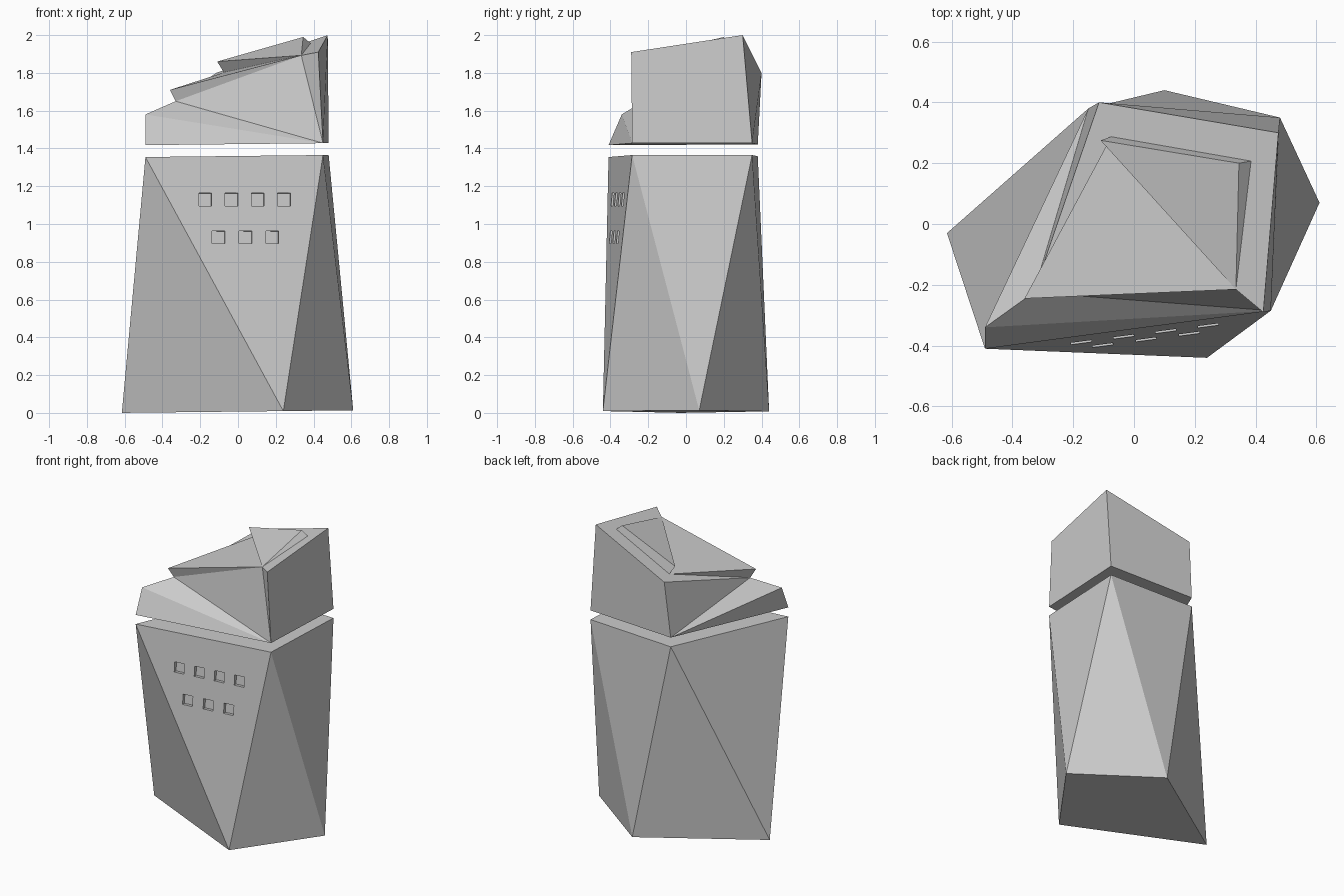
import bpy, bmesh
from mathutils import Vector, Matrix

if "Cube" in bpy.data.objects:
    bpy.data.objects.remove(bpy.data.objects["Cube"])


def make(name, verts, faces):
    """Flat-faced mesh object from a few corner points."""
    me = bpy.data.meshes.new(name)
    bm = bmesh.new()
    vs = [bm.verts.new(v) for v in verts]
    for f in faces:
        bm.faces.new([vs[i] for i in f])
    bmesh.ops.recalc_face_normals(bm, faces=bm.faces)
    bm.to_mesh(me)
    bm.free()
    ob = bpy.data.objects.new(name, me)
    bpy.context.collection.objects.link(ob)
    return ob


# Plan outlines: front-left, front-right, back-right, back-left
rim_xy = [(-0.49, -0.41), (0.45, -0.285), (0.48, 0.35), (-0.15, 0.38)]
# Foot outline, turned half a step against the rim
foot_xy = [(0.24, -0.44), (0.61, 0.07), (0.10, 0.44), (-0.615, -0.03)]


def tilted(pts, z):
    return [Vector((x, y, z + 0.011 * x)) for x, y in pts]


# Body: twisted four-sided prism with triangular sides
rim, foot = tilted(rim_xy, 1.36), tilted(foot_xy, 0.007)
sides = []
for i in range(4):
    j = (i + 1) % 4
    sides += [(i, j, 4 + i), (j, 4 + j, 4 + i)]
body = make("body", rim + foot, [(0, 1, 2, 3), (4, 5, 6, 7)] + sides)

# Square sockets sunk into the front triangle
n = (rim[1] - rim[0]).cross(foot[0] - rim[0]).normalized()
if n.y > 0:
    n = -n
ux = Vector((1, 0, -n.x * 0)).cross(n).cross(n).normalized()
if ux.x < 0:
    ux = -ux
uz = n.cross(ux)
me = bpy.data.meshes.new("socket_cutter")
bm = bmesh.new()
rows = [(1.13, (-0.173, -0.034, 0.105, 0.244)), (0.93, (-0.103, 0.04, 0.182))]
for z, xs in rows:
    for x in xs:
        y = rim[0].y - (n.x * (x - rim[0].x) + n.z * (z - rim[0].z)) / n.y
        frame = Matrix((ux, n, uz)).transposed().to_4x4()
        m = Matrix.Translation((x, y, z)) @ frame @ Matrix.Diagonal((0.068, 0.05, 0.068, 1))
        bmesh.ops.create_cube(bm, size=1, matrix=m)
bmesh.ops.recalc_face_normals(bm, faces=bm.faces)
bm.to_mesh(me)
bm.free()
cutter = bpy.data.objects.new("socket_cutter", me)
bpy.context.collection.objects.link(cutter)
cutter.hide_render = True
mod = body.modifiers.new("sockets", "BOOLEAN")
mod.object = cutter
mod.operation = "DIFFERENCE"
mod.solver = "EXACT"
bpy.context.view_layer.objects.active = body
bpy.ops.object.modifier_apply(modifier=mod.name)
bpy.data.objects.remove(cutter)

# Lid: floats just above the body, slanting up to the back right
step = (-0.33, -0.225, 1.65)       # crease above the low front wedge
pivot = (0.335, -0.215, 1.893)     # corner shared by all the stacked plates
lid_top = [(-0.49, -0.34, 1.58), (0.425, -0.29, 1.91), (0.475, 0.30, 2.0),
           (-0.115, 0.40, 1.80), step, pivot]
make("lid", tilted(rim_xy, 1.423) + lid_top,
     [(0, 1, 2, 3), (0, 1, 4), (1, 8, 4), (1, 9, 8), (1, 5, 9), (1, 2, 6, 5),
      (2, 3, 7, 6), (3, 8, 7), (3, 4, 8), (0, 4, 3), (5, 6, 7, 8, 9)])

# Middle plate: wedge overhanging the crease
q1, q2 = (-0.075, 0.287, 1.802), (0.385, 0.207, 1.957)
make("middle_plate", [(-0.36, -0.245, 1.71), step, q1, pivot],
     [(0, 1, 2), (0, 2, 3), (0, 1, 3), (1, 2, 3)])

# Top plate: triangle lifted off the lid, hinged at the pivot
make("top_plate", [(-0.11, 0.275, 1.86), (0.345, 0.20, 1.99), q1, q2, pivot],
     [(0, 1, 4), (2, 3, 4), (0, 2, 3, 1), (0, 2, 4), (1, 3, 4)])
